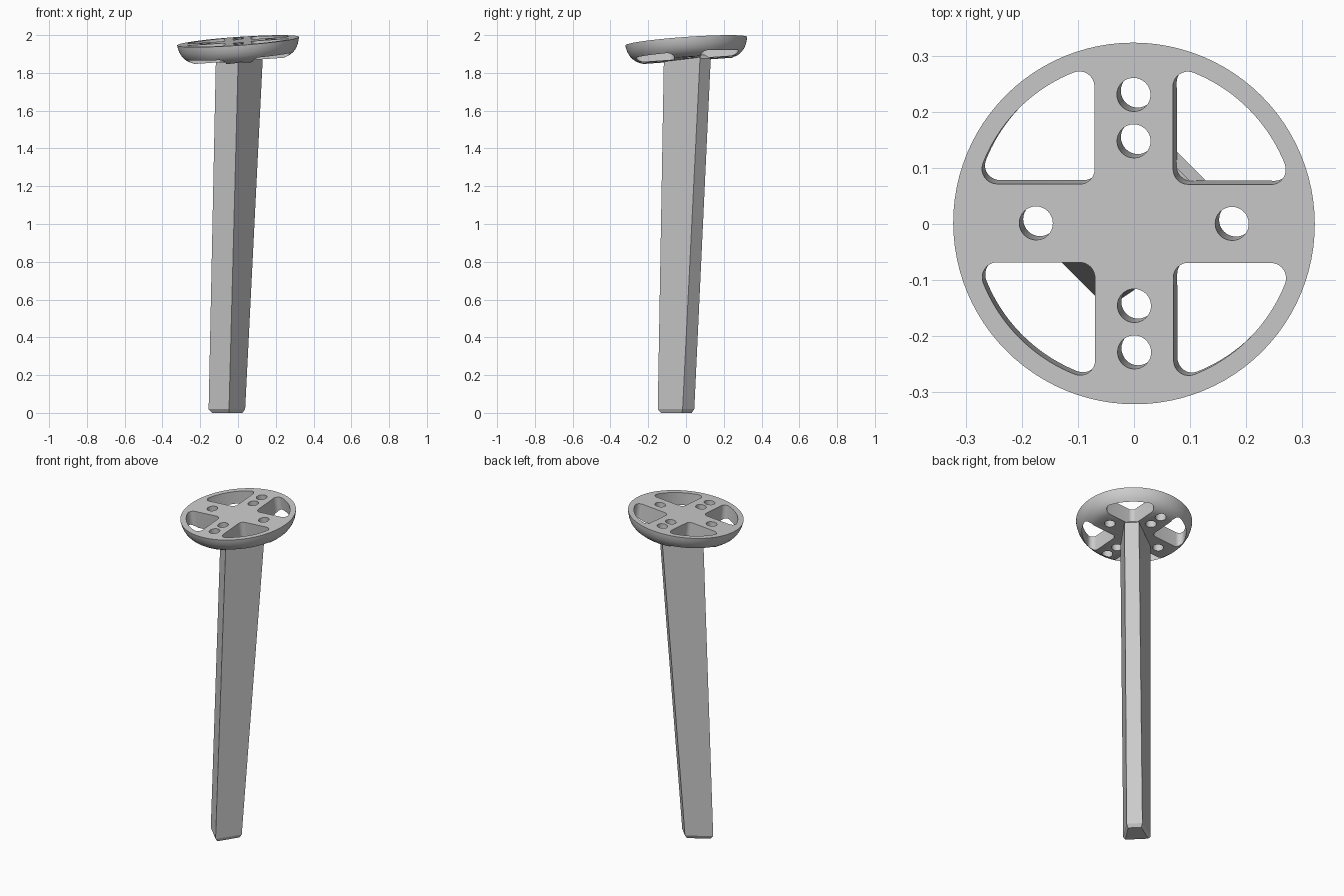
import bpy
import bmesh
from math import pi, sin, cos, sqrt, atan2
from mathutils import Vector

default = bpy.data.objects.get("Cube")
if default:
    bpy.data.objects.remove(default)

GREY = (0.6, 0.6, 0.6, 1)
SLOPE = 0.07          # rise of the plate along x and along y
TOP = 1.968           # height of the plate's centre
tilt = Vector((0, 0, 1)).rotation_difference(Vector((-SLOPE, -SLOPE, 1)).normalized())

grey = bpy.data.materials.new("grey")
grey.use_nodes = True
grey.diffuse_color = GREY
grey.node_tree.nodes["Principled BSDF"].inputs["Base Color"].default_value = GREY


def loft(name, rings):
    """Skin a stack of closed rings and cap both ends."""
    bm = bmesh.new()
    loops = [[bm.verts.new(p) for p in ring] for ring in rings]
    n = len(rings[0])
    for low, high in zip(loops, loops[1:]):
        for i in range(n):
            j = (i + 1) % n
            bm.faces.new((low[i], low[j], high[j], high[i]))
    bm.faces.new(loops[0][::-1])
    bm.faces.new(loops[-1])
    bmesh.ops.recalc_face_normals(bm, faces=bm.faces)
    mesh = bpy.data.meshes.new(name)
    bm.to_mesh(mesh)
    bm.free()
    mesh.materials.append(grey)
    obj = bpy.data.objects.new(name, mesh)
    bpy.context.collection.objects.link(obj)
    return obj


def arc(cx, cy, r, a, b, n):
    return [(cx + r * cos(a + (b - a) * i / n), cy + r * sin(a + (b - a) * i / n))
            for i in range(n + 1)]


def prism(outline):
    return loft("cutter", [[(x, y, z) for x, y in outline] for z in (-0.3, 0.3)])


# Round mounting plate with a curved underside
profile = [(0.245, -0.1), (0.27, -0.09), (0.289, -0.076), (0.304, -0.058),
           (0.315, -0.036), (0.321, -0.014), (0.323, 0)]
plate = loft("mounting_plate",
             [[(x, y, z) for x, y in arc(0, 0, r, 0, 2 * pi, 96)[:-1]] for r, z in profile])

# Quarter window outline: two straight sides, an outer arc and rounded corners
outer, bar, fillet = 0.29, 0.07, 0.027
near = bar + fillet
far = sqrt((outer - fillet) ** 2 - near ** 2)
a = atan2(near, far)
window = (arc(near, near, fillet, pi, 1.5 * pi, 8)
          + arc(far, near, fillet, -pi / 2, a, 8)
          + arc(0, 0, outer, a, pi / 2 - a, 20)[1:-1]
          + arc(near, far, fillet, pi / 2 - a, pi, 8))
cutters = []
for k in range(4):
    c, s = cos(k * pi / 2), sin(k * pi / 2)
    cutters.append(prism([(x * c - y * s, x * s + y * c) for x, y in window]))

# Screw holes
for side in (-1, 1):
    for x, y in ((0.175, 0), (0, 0.147), (0, 0.23)):
        cutters.append(prism(arc(side * x, side * y, 0.03, 0, 2 * pi, 32)[:-1]))

bpy.context.view_layer.objects.active = plate
for cutter in cutters:
    cutter.hide_render = True
    mod = plate.modifiers.new("cut", 'BOOLEAN')
    mod.operation = 'DIFFERENCE'
    mod.solver = 'EXACT'
    mod.object = cutter
    bpy.ops.object.modifier_apply(modifier=mod.name)
    bpy.data.objects.remove(cutter)

for obj in bpy.context.selected_objects:
    obj.select_set(False)
plate.select_set(True)
bpy.ops.object.shade_smooth_by_angle(angle=pi / 6)
plate.rotation_mode = 'QUATERNION'
plate.rotation_quaternion = tilt
plate.location = (0, 0.001, TOP)


# Leaning leg with a trapezoid section set on the diagonal
def section(front, front_half, back, back_half, z, slope=0, scale=1, shift=0):
    corners = [(front, -front_half), (front, front_half), (back, back_half), (back, -back_half)]
    mid = (front + back) / 2
    ring = []
    for u, v in corners:
        u, v = mid + (u - mid) * scale, v * scale + shift
        ring.append(((u + v) / 2, (u - v) / 2, z + slope * u))
    return ring


foot = (-0.197, 0.108, 0.02, 0.062)
head = (-0.117, 0.118, 0.205, 0.057)
leg = loft("leg", [
    section(*foot, 0, scale=0.84, shift=-0.006),
    section(*foot, 0.02, shift=-0.006),
    section(*head, 1.862, SLOPE),
    section(*head, 1.882, SLOPE, scale=0.82),
])
